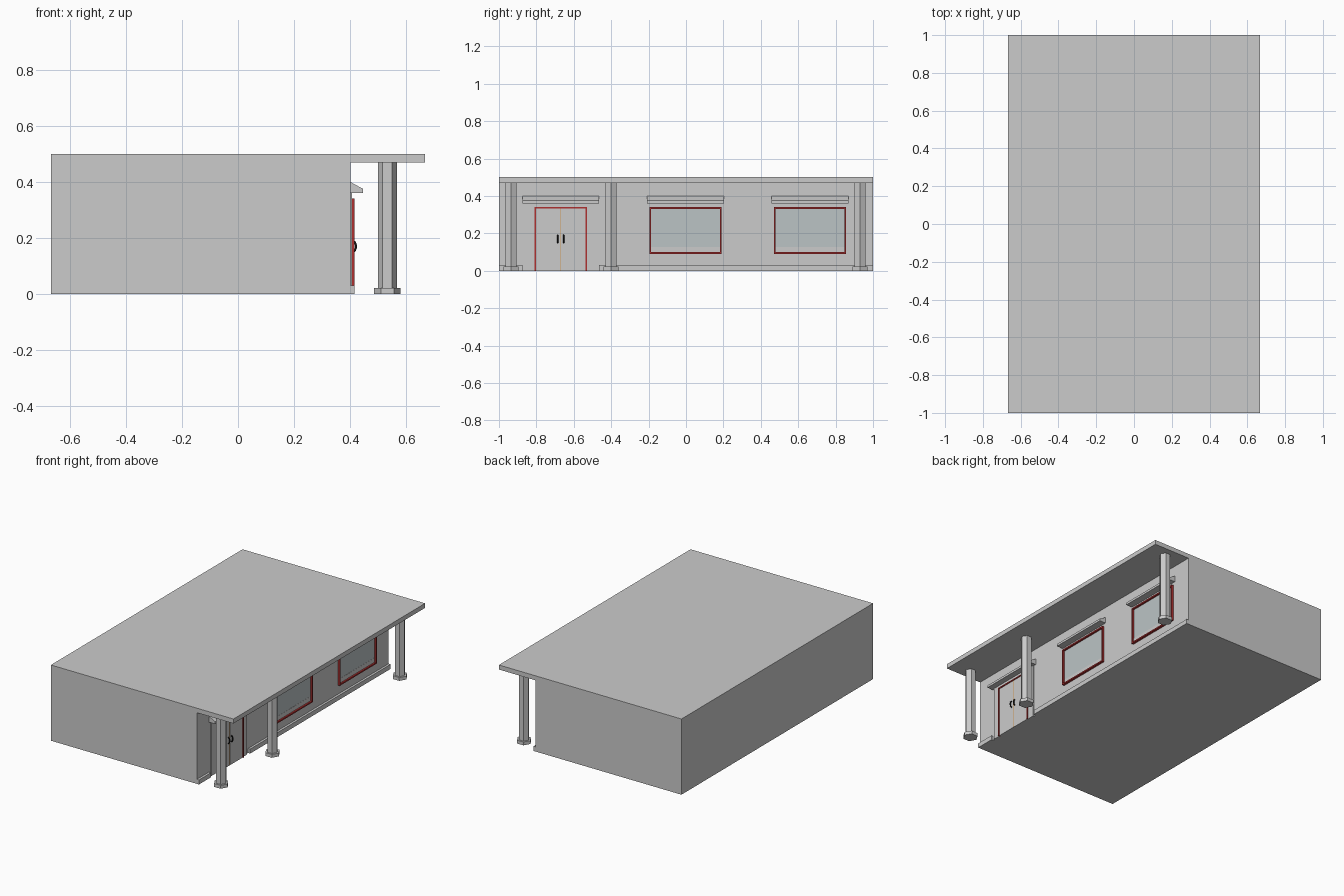
import bpy, math

if "Cube" in bpy.data.objects:
    bpy.data.objects.remove(bpy.data.objects["Cube"])


def mat(name, rgb):
    m = bpy.data.materials.new(name)
    m.diffuse_color = (*rgb, 1)
    m.use_nodes = True
    m.node_tree.nodes["Principled BSDF"].inputs["Base Color"].default_value = m.diffuse_color
    return m


RED = mat("red_trim", (0.42, 0.03, 0.03))
ORANGE = mat("orange_seam", (0.65, 0.33, 0.1))
BLACK = mat("black_handle", (0.01, 0.01, 0.01))
GLASS = mat("window_glass", (0.5, 0.55, 0.56))


def mesh_obj(name, verts, faces, material=None):
    me = bpy.data.meshes.new(name)
    me.from_pydata(verts, [], faces)
    ob = bpy.data.objects.new(name, me)
    bpy.context.collection.objects.link(ob)
    if material:
        me.materials.append(material)
    return ob


def extrude_y(name, profile, y0, y1, material=None):
    """Extrude a clockwise (x, z) profile along y."""
    n = len(profile)
    verts = [(x, y, z) for y in (y0, y1) for x, z in profile]
    faces = [tuple(range(n - 1, -1, -1)), tuple(range(n, 2 * n))]
    faces += [(i, (i + 1) % n, n + (i + 1) % n, n + i) for i in range(n)]
    return mesh_obj(name, verts, faces, material)


def box(name, x0, x1, y0, y1, z0, z1, material=None):
    return extrude_y(name, [(x0, z0), (x0, z1), (x1, z1), (x1, z0)], y0, y1, material)


def hexagon(name, x, y, r, z0, z1):
    bpy.ops.mesh.primitive_cylinder_add(vertices=6, radius=r, depth=z1 - z0,
                                        location=(x, y, (z0 + z1) / 2),
                                        rotation=(0, 0, math.pi / 2))
    bpy.context.object.name = name


def canopy(name, yc, half):
    extrude_y(name, [(WALL, 0.36), (WALL, 0.4), (0.446, 0.375), (0.446, 0.36)],
              yc - half, yc + half)


def frame(name, yc, half, z0, z1, t, bottom):
    """Red trim around an opening."""
    box(name + "_left", WALL, 0.415, yc - half, yc - half + t, z0, z1, RED)
    box(name + "_right", WALL, 0.415, yc + half - t, yc + half, z0, z1, RED)
    box(name + "_top", WALL, 0.415, yc - half + t, yc + half - t, z1 - t, z1, RED)
    if bottom:
        box(name + "_bottom", WALL, 0.415, yc - half + t, yc + half - t, z0, z0 + t, RED)


WALL = 0.4
DOOR = -0.67

# Building body with the overhanging roof in one profile
extrude_y("building_body", [(-0.667, 0), (-0.667, 0.5), (0.667, 0.5), (0.667, 0.47),
                            (WALL, 0.47), (WALL, 0)], -1, 1)

# Plinth, interrupted at the door
box("plinth_left", WALL, 0.415, -1, DOOR - 0.204, 0, 0.03)
box("plinth_right", WALL, 0.415, DOOR + 0.204, 1, 0, 0.03)

# Hexagonal columns on wider bases
for i, y in enumerate((-0.935, -0.4, 0.93)):
    hexagon(f"column_{i}", 0.532, y, 0.034, 0.022, 0.47)
    hexagon(f"column_base_{i}", 0.532, y, 0.0465, 0, 0.022)

# Double door with surround, trim, seam and canopy
box("door_surround", WALL, 0.407, DOOR - 0.19, DOOR + 0.185, 0, 0.36)
box("door_panels", WALL, 0.41, DOOR - 0.132, DOOR + 0.132, 0, 0.332)
frame("door_frame", DOOR, 0.14, 0, 0.34, 0.008, False)
box("door_seam", 0.405, 0.411, DOOR - 0.002, DOOR + 0.002, 0, 0.332, ORANGE)
canopy("door_canopy", DOOR, 0.205)

# Bowed door handles
for side in (-1, 1):
    cu = bpy.data.curves.new("door_handle", "CURVE")
    cu.dimensions = "3D"
    cu.bevel_depth = 0.004
    cu.bevel_resolution = 1
    cu.use_fill_caps = True
    sp = cu.splines.new("POLY")
    pts = [(0.409, 0.15), (0.416, 0.154), (0.42, 0.164), (0.42, 0.176), (0.416, 0.186), (0.409, 0.19)]
    sp.points.add(len(pts) - 1)
    for p, (x, z) in zip(sp.points, pts):
        p.co = (x, DOOR + side * 0.016, z, 1)
    cu.materials.append(BLACK)
    bpy.context.collection.objects.link(bpy.data.objects.new("door_handle", cu))

# Windows with pane, low inner band, trim and canopy
for i, y in enumerate((-0.002, 0.663)):
    box(f"window_pane_{i}", WALL, 0.403, y - 0.185, y + 0.185, 0.098, 0.332, GLASS)
    box(f"window_band_{i}", WALL, 0.404, y - 0.185, y + 0.185, 0.098, 0.128)
    frame(f"window_frame_{i}", y, 0.193, 0.09, 0.34, 0.009, True)
    canopy(f"window_canopy_{i}", y, 0.206)
